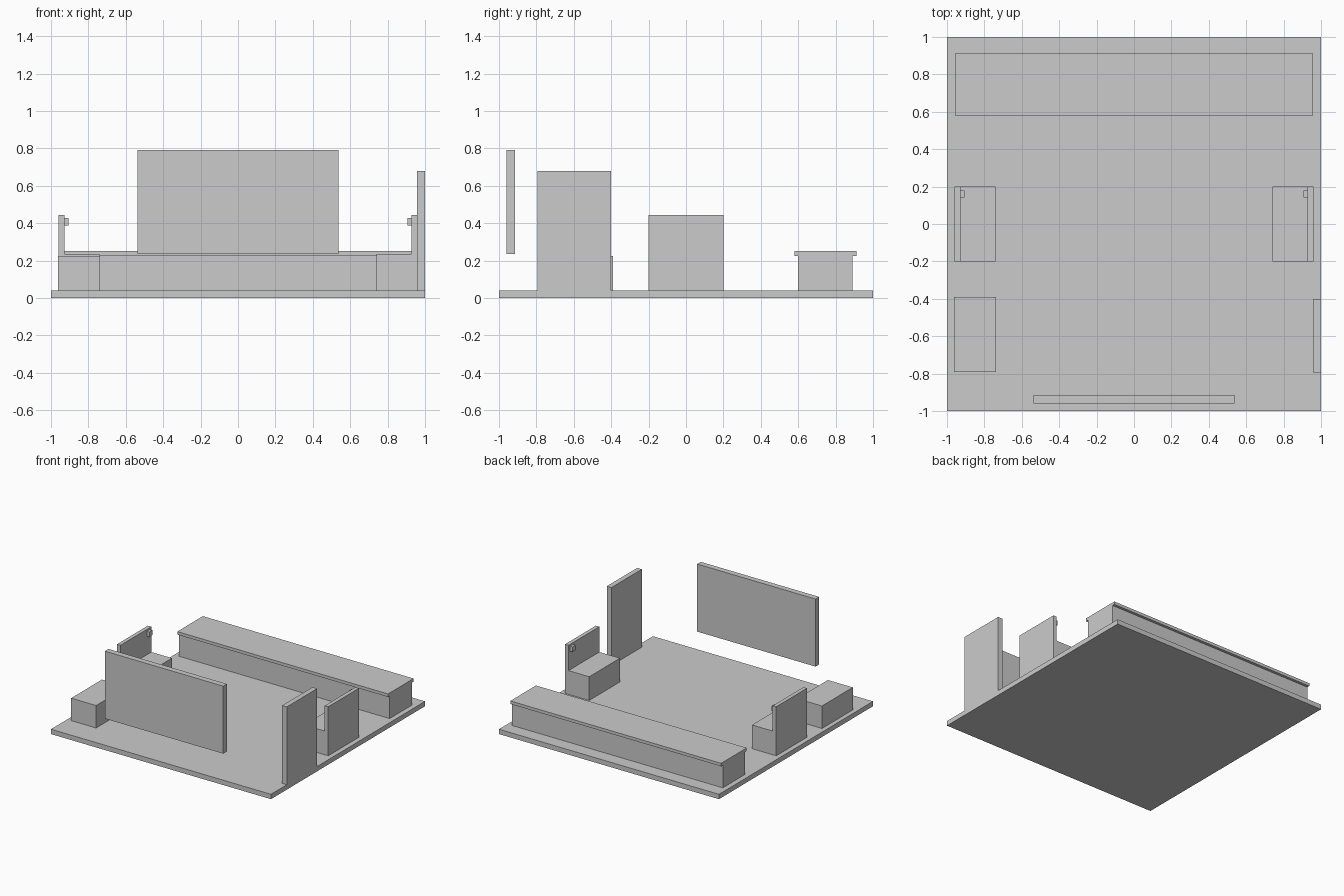
import bpy

# Remove the default object
cube = bpy.data.objects.get("Cube")
if cube:
    bpy.data.objects.remove(cube, do_unlink=True)

# Single plain material
grey = bpy.data.materials.new("light_grey")
grey.use_nodes = True
colour = (0.6, 0.6, 0.6, 1.0)
grey.diffuse_color = colour
grey.node_tree.nodes["Principled BSDF"].inputs["Base Color"].default_value = colour


def box(name, x, y, z):
    """Add a box spanning the given (low, high) ranges."""
    spans = [sorted(r) for r in (x, y, z)]
    bpy.ops.mesh.primitive_cube_add(size=1, location=[(a + b) / 2 for a, b in spans])
    obj = bpy.context.object
    obj.name = name
    obj.scale = [b - a for a, b in spans]
    bpy.ops.object.transform_apply(location=False, rotation=False, scale=True)
    obj.data.materials.append(grey)
    return obj


FLOOR = 0.04

# Floor slab
box("floor", (-1, 1), (-1, 1), (0, FLOOR))

# Long counter with an overhanging top
box("counter_body", (-0.958, 0.958), (0.6, 0.89), (FLOOR, 0.225))
box("counter_top", (-0.958, 0.958), (0.58, 0.912), (0.225, 0.25))

# Mirrored pair of seats with a back panel and a small peg
for side, s in (("left", 1), ("right", -1)):
    box(side + "_seat", (s * 0.74, s * 0.928), (-0.2, 0.2), (FLOOR, 0.235))
    box(side + "_seat_back", (s * 0.928, s * 0.96), (-0.2, 0.2), (FLOOR, 0.443))
    box(side + "_peg", (s * 0.905, s * 0.928), (0.142, 0.18), (0.387, 0.428))

# Low box at the front right corner
box("low_box", (-0.963, -0.737), (-0.79, -0.39), (FLOOR, 0.225))

# Upright door panel on the left edge
box("door_panel", (0.958, 1), (-0.795, -0.4), (FLOOR, 0.68))

# Raised screen panel at the front
box("front_screen", (-0.538, 0.538), (-0.96, -0.913), (0.235, 0.79))
